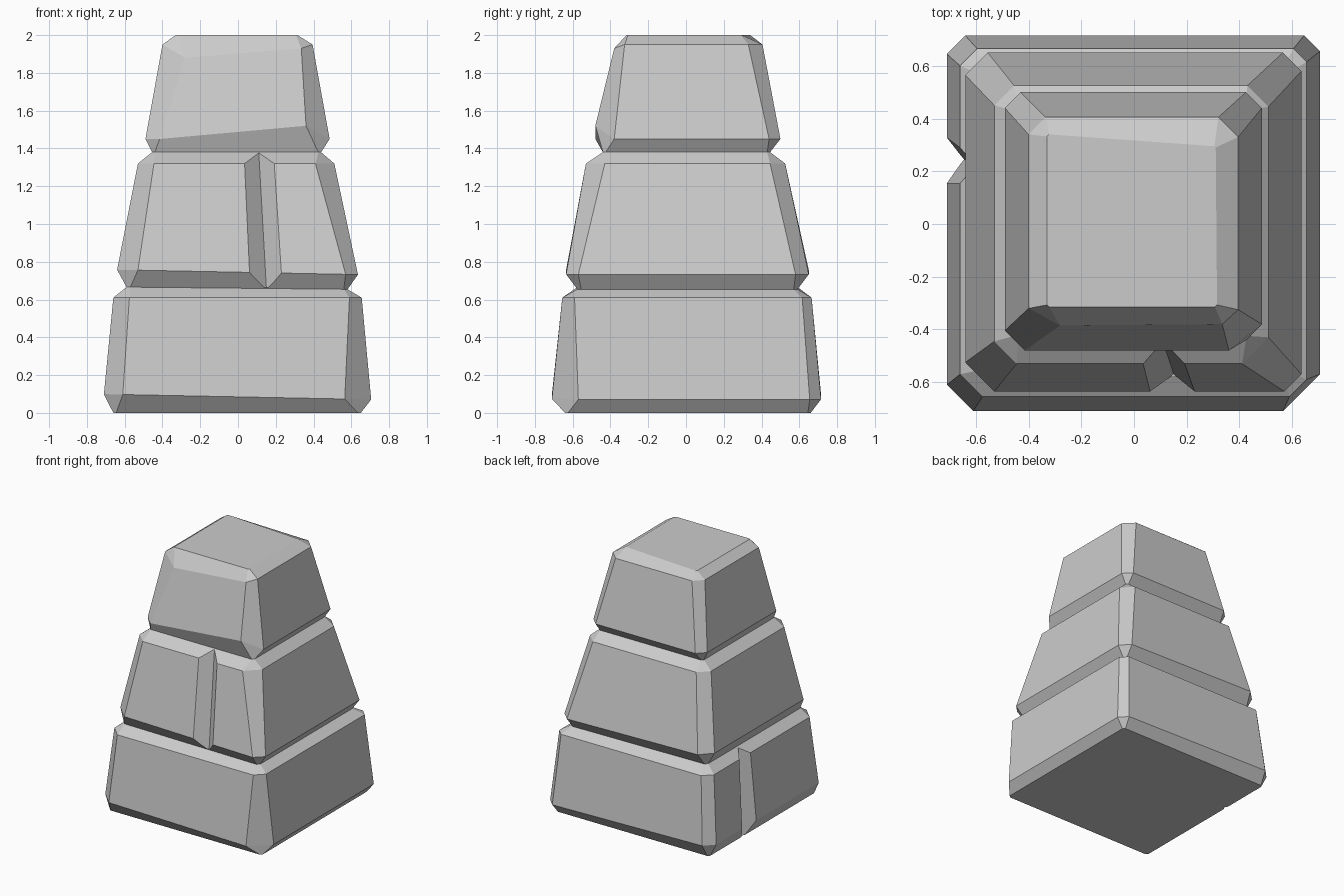
import bpy, bmesh
from mathutils import Vector

if "Cube" in bpy.data.objects:
    bpy.data.objects.remove(bpy.data.objects["Cube"])

# Rings: z, tilt along x, x0, x1, y0, y1, corner chamfers FL, FR, BR, BL
RINGS = [
    (0.00, 0.00, -0.66, 0.65, -0.64, 0.66, .015, .015, .015, .015),
    (0.085, -.02, -0.71, 0.705, -0.71, 0.715, .10, .14, .06, .07),
    (0.61, 0.00, -0.66, 0.655, -0.655, 0.665, .085, .065, .05, .065),
    (0.66, -.01, -0.59, 0.58, -0.575, 0.59, .02, .02, .02, .02),
    (0.745, -.02, -0.64, 0.635, -0.635, 0.65, .11, .065, .07, .085),
    (1.32, 0.00, -0.53, 0.51, -0.53, 0.525, .085, .10, .08, .075),
    (1.38, 0.00, -0.455, 0.44, -0.44, 0.445, .015, .015, .015, .015),
    (1.45, 0.00, -0.49, 0.485, -0.48, 0.50, .075, .10, .06, .06),
    (1.95, 0.00, -0.40, 0.395, -0.385, 0.405, .065, .06, .075, .065),
    (2.00, 0.00, -0.33, 0.315, -0.315, 0.34, .008, .008, .008, .008),
]
# Hand-chipped corners: (ring, corner index) -> position
CHIPS = {
    (7, 2): (0.36, -0.48, 1.52),
    (8, 1): (-0.28, -0.385, 1.88),
    (8, 2): (0.335, -0.38, 1.93),
    (9, 4): (0.31, 0.29, 2.0),
    (9, 5): (0.305, 0.295, 2.0),
}


def make_object(name, bm):
    bmesh.ops.recalc_face_normals(bm, faces=bm.faces[:])
    mesh = bpy.data.meshes.new(name)
    bm.to_mesh(mesh)
    bm.free()
    obj = bpy.data.objects.new(name, mesh)
    bpy.context.collection.objects.link(obj)
    return obj


def ring_points(i):
    z, tilt, x0, x1, y0, y1, a, b, c, d = RINGS[i]
    flat = [(x0, y0 + a), (x0 + a, y0), (x1 - b, y0), (x1, y0 + b),
            (x1, y1 - c), (x1 - c, y1), (x0 + d, y1), (x0, y1 - d)]
    return [CHIPS.get((i, k), (x, y, z + tilt * x)) for k, (x, y) in enumerate(flat)]


def loft(name, rings):
    bm = bmesh.new()
    loops = [[bm.verts.new(p) for p in r] for r in rings]
    for lo, hi in zip(loops, loops[1:]):
        n = len(lo)
        for k in range(n):
            bm.faces.new((lo[k], lo[(k + 1) % n], hi[(k + 1) % n], hi[k]))
    bm.faces.new(loops[0])
    bm.faces.new(loops[-1])
    return make_object(name, bm)


def cut_crack(target, bottom, top, outward, side, slope):
    """Cut a V-shaped crack whose deepest line runs from bottom to top."""
    out, side = Vector(outward) * 0.2, Vector(side) * 0.2 * slope
    rings = [[Vector(p), Vector(p) + out + side, Vector(p) + out - side]
             for p in (bottom, top)]
    cutter = loft("crack_cutter", rings)
    cutter.hide_render = True
    mod = target.modifiers.new("crack", 'BOOLEAN')
    mod.operation, mod.solver, mod.object = 'DIFFERENCE', 'EXACT', cutter
    bpy.context.view_layer.objects.active = target
    bpy.ops.object.modifier_apply(modifier=mod.name)
    bpy.data.objects.remove(cutter)


# Three-tiered stone body
pillar = loft("stone_pillar", [ring_points(i) for i in range(len(RINGS))])

# Crack in the front of the middle tier
cut_crack(pillar, (0.15, -0.568, 0.665), (0.11, -0.445, 1.379), (0, -1, 0), (1, 0, 0), 1.05)
# Crack in the left of the bottom tier
cut_crack(pillar, (-0.645, 0.245, -0.01), (-0.60, 0.22, 0.662), (-1, 0, 0), (0, 1, 0), 1.2)
